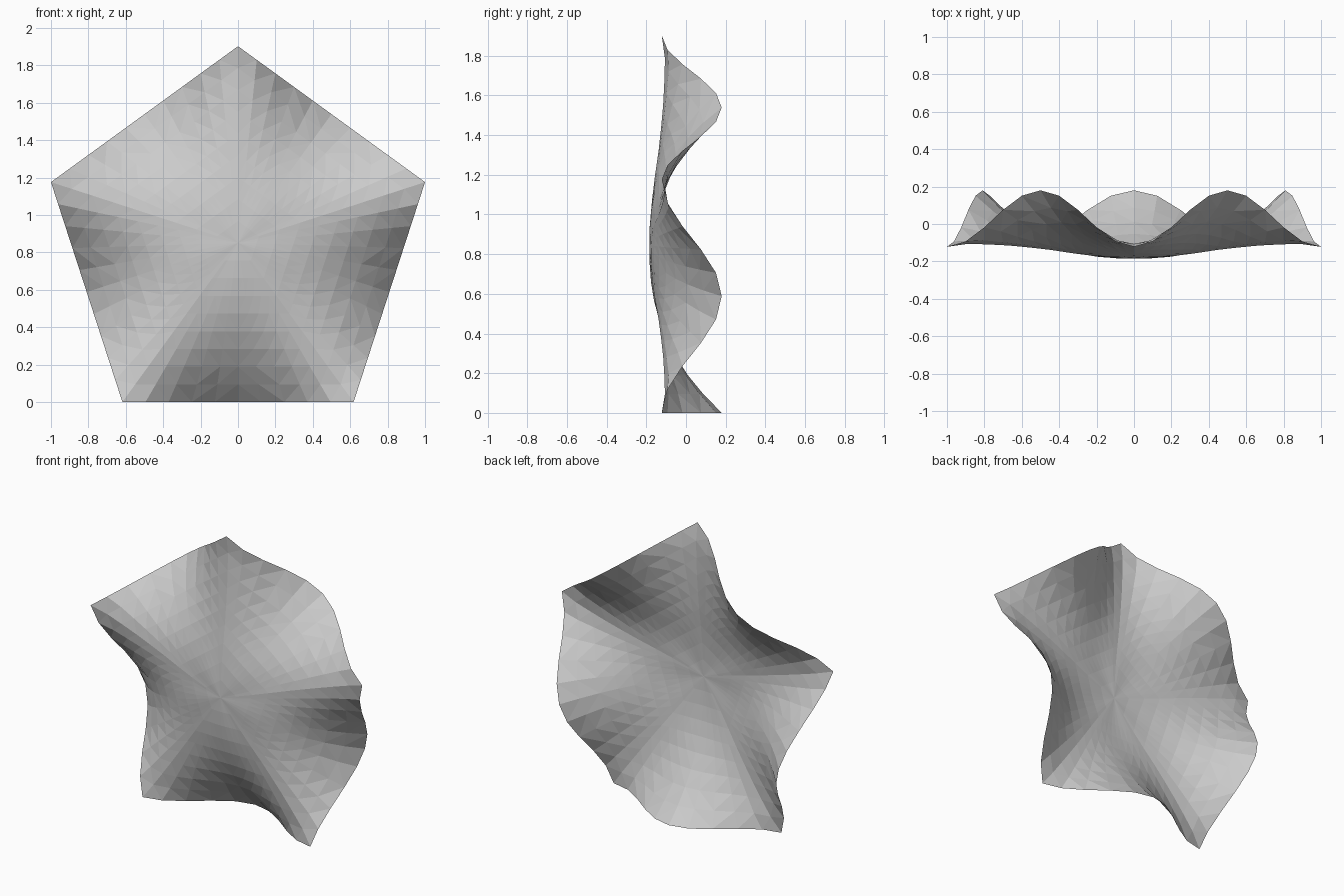
import bpy, bmesh
from math import sin, cos, pi, radians

if "Cube" in bpy.data.objects:
    bpy.data.objects.remove(bpy.data.objects["Cube"])

RADIUS, CENTRE_Z = 1.0515, 0.851
RINGS, SEGS = 9, 10          # rings from centre to rim, segments per side
CENTRE_Y = -0.185

# Rise of the ridge running from the centre to each corner
RIDGE = [(0, 0), (0.14, 0.006), (0.285, 0.022), (0.48, 0.052), (0.71, 0.074), (0.93, 0.08), (1.0, 0.063)]


def ridge_rise(s):
    for (a, ya), (b, yb) in zip(RIDGE, RIDGE[1:]):
        if s <= b:
            return ya + (yb - ya) * (s - a) / (b - a)
    return RIDGE[-1][1]


def corner(i):
    a = radians(90 + 72 * i)
    return RADIUS * cos(a), RADIUS * sin(a)


def sheet_point(s, side, t):
    # Straight pentagon outline, with each side's middle curling backwards
    (x0, z0), (x1, z1) = corner(side), corner(side + 1)
    w = (1 - cos(2 * pi * t)) / 2
    y = CENTRE_Y + (1 - w) * ridge_rise(s) + w * 0.365 * s ** 2.5
    return s * (x0 + (x1 - x0) * t), y, CENTRE_Z + s * (z0 + (z1 - z0) * t)


bm = bmesh.new()
centre = bm.verts.new((0, CENTRE_Y, CENTRE_Z))
rings = []
for r in range(1, RINGS + 1):
    rings.append([bm.verts.new(sheet_point(r / RINGS, side, k / SEGS))
                  for side in range(5) for k in range(SEGS)])

# Fan in the middle, then bands of flat triangles out to the rim
n = 5 * SEGS
for i in range(n):
    j = (i + 1) % n
    bm.faces.new((centre, rings[0][i], rings[0][j]))
    for a, b in zip(rings, rings[1:]):
        bm.faces.new((a[i], b[i], b[j], a[j]))
bmesh.ops.triangulate(bm, faces=bm.faces[:], quad_method='SHORT_EDGE')
for f in bm.faces:
    f.normal_update()
if sum(f.normal.y for f in bm.faces) > 0:
    bmesh.ops.reverse_faces(bm, faces=bm.faces[:])

mesh = bpy.data.meshes.new("wavy_pentagon_sheet")
bm.to_mesh(mesh)
bm.free()
bpy.context.collection.objects.link(bpy.data.objects.new("wavy_pentagon_sheet", mesh))
